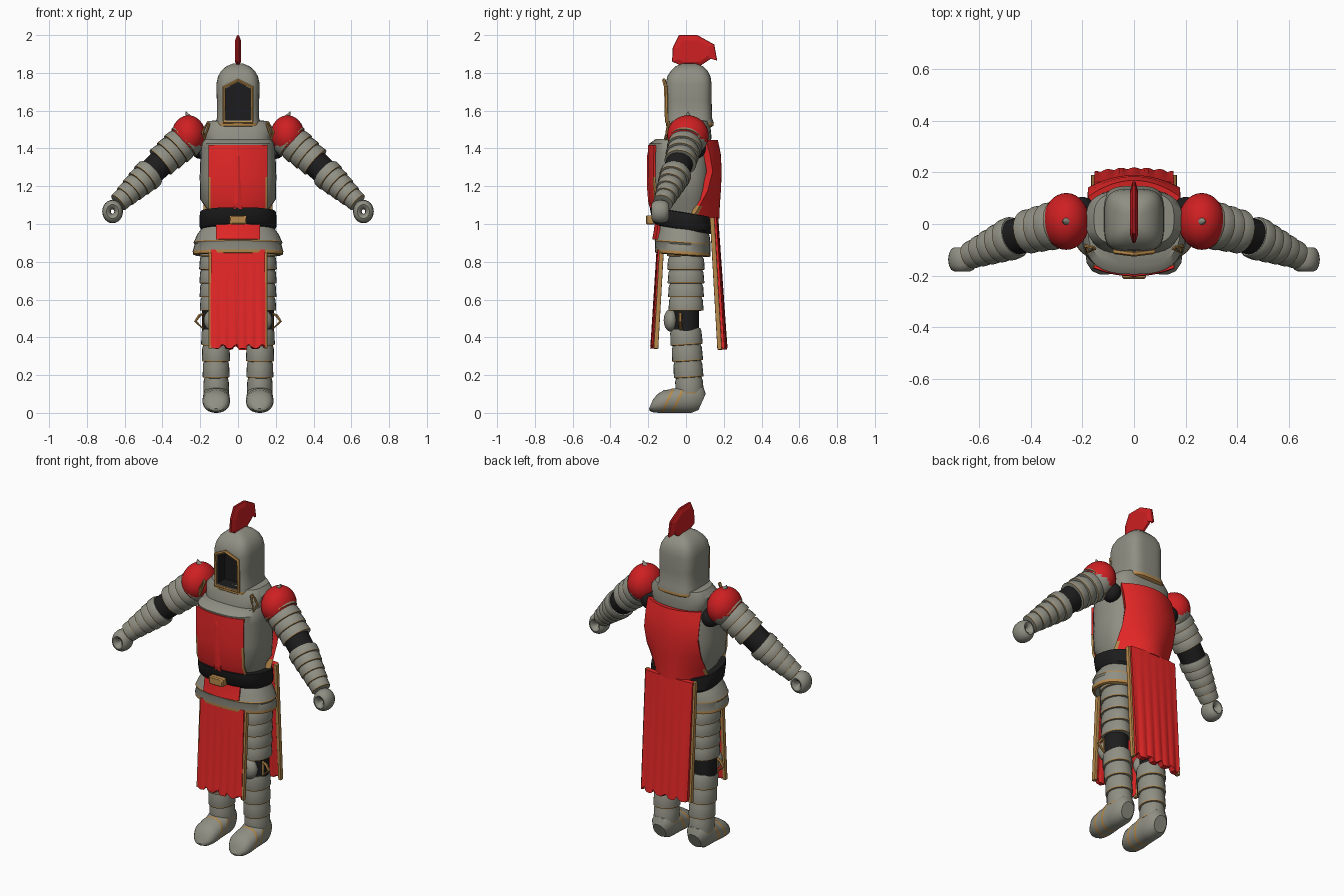
import bpy, bmesh, math
from mathutils import Vector, Matrix

cube = bpy.data.objects.get("Cube")
if cube:
    bpy.data.objects.remove(cube, do_unlink=True)

# Palette
STEEL, RED, BLACK, GOLD, DEEP = range(5)
palette = []
for label, rgb in (("steel", (.275, .275, .228)), ("cloth red", (.94, .024, .024)),
                   ("black", (.012, .012, .013)), ("gold", (.47, .25, .07)),
                   ("deep red", (.62, .014, .016))):
    m = bpy.data.materials.new(label)
    m.use_nodes = True
    m.diffuse_color = (*rgb, 1)
    bsdf = next(n for n in m.node_tree.nodes if n.type == 'BSDF_PRINCIPLED')
    bsdf.inputs["Base Color"].default_value = (*rgb, 1)
    palette.append(m)
X, Y, Z = Vector((1, 0, 0)), Vector((0, 1, 0)), Vector((0, 0, 1))


def finish(ob):
    """Apply modifiers and smooth the shading."""
    bpy.ops.object.select_all(action='DESELECT')
    ob.select_set(True)
    bpy.context.view_layer.objects.active = ob
    for mod in list(ob.modifiers):
        bpy.ops.object.modifier_apply(modifier=mod.name)
    bpy.ops.object.shade_smooth_by_angle(angle=math.radians(40))


def make(name, bm):
    bmesh.ops.recalc_face_normals(bm, faces=bm.faces)
    me = bpy.data.meshes.new(name)
    bm.to_mesh(me)
    bm.free()
    for m in palette:
        me.materials.append(m)
    ob = bpy.data.objects.new(name, me)
    bpy.context.collection.objects.link(ob)
    return ob


def skin(name, rings, mats):
    """Join closed rings of points, cap both ends; mats[i] colours span i."""
    bm = bmesh.new()
    rows = [[bm.verts.new(p) for p in r] for r in rings]
    n = len(rows[0])
    for i in range(len(rows) - 1):
        for j in range(n):
            k = (j + 1) % n
            f = bm.faces.new((rows[i][j], rows[i][k], rows[i + 1][k], rows[i + 1][j]))
            f.material_index = mats[i]
    bm.faces.new(rows[0]).material_index = mats[0]
    bm.faces.new(rows[-1]).material_index = mats[-2]
    return make(name, bm)


def loft(name, stations, u=X, v=Y, power=2, sides=32, tilt=0):
    """Stations: (centre, radius along u, radius along v, colour)."""
    rings = []
    for c, ru, rv, _ in stations:
        ring = []
        for j in range(sides):
            a = math.tau * j / sides
            cu, cv = math.cos(a), math.sin(a)
            p = u * math.copysign(abs(cu) ** (2 / power), cu) * ru \
                + v * math.copysign(abs(cv) ** (2 / power), cv) * rv
            p += Vector(c)
            p.z += tilt * p.y
            ring.append(p)
        rings.append(ring)
    ob = skin(name, rings, [s[3] for s in stations])
    finish(ob)
    return ob


def body(name, levels, **kw):
    """Upright loft from (z, half width, front y, back y, colour)."""
    return loft(name, [((0, (f + b) / 2, z), w, (b - f) / 2, m)
                       for z, w, f, b, m in levels], **kw)


def plated_limb(name, a, b, r0, r1, plates, squash=1.0):
    """Tube of overlapping plates, each with a thin gold lower lip."""
    a, b = Vector(a), Vector(b)
    d = (b - a).normalized()
    u = Y.cross(d).normalized()
    st = []
    for i in range(plates):
        for t, k, m in ((0, .92, STEEL), (.2, 1, STEEL), (.9, 1.06, GOLD),
                        (.97, 1.05, STEEL), (.99, .92, STEEL)):
            s = (i + t) / plates
            r = (r0 + (r1 - r0) * s) * k
            st.append((a.lerp(b, s), r, r * squash, m))
    loft(name, st, u, d.cross(u), sides=24)


def sphere(name, loc, scale, colour, rule=lambda c: True):
    bm = bmesh.new()
    bmesh.ops.create_uvsphere(bm, u_segments=32, v_segments=20, radius=1)
    for f in bm.faces:
        f.material_index = colour if rule(f.calc_center_median()) else STEEL
    bm.transform(Matrix.Translation(loc) @ Matrix.Diagonal((*scale, 1)))
    finish(make(name, bm))


def panel(name, half, rows, thick, pleat=0, ragged=0, gold_below=0, cols=28):
    """Cloth sheet through rows (z, middle y, edge y), pleated towards the hem."""
    bm = bmesh.new()
    grid = []
    for i, (z, mid, edge) in enumerate(rows):
        t = i / (len(rows) - 1)
        line = []
        for j in range(cols + 1):
            s = 2 * j / cols - 1
            y = mid + (edge - mid) * s * s + pleat * t * math.cos(s * 19)
            dz = ragged * max(0, math.cos(s * 13 + 1)) if t == 1 else 0
            line.append(bm.verts.new((s * half, y, z + dz)))
        grid.append(line)
    for i in range(len(rows) - 1):
        for j in range(cols):
            f = bm.faces.new((grid[i][j], grid[i][j + 1], grid[i + 1][j + 1], grid[i + 1][j]))
            low = f.calc_center_median().z < gold_below
            f.material_index = GOLD if low and j in (0, cols - 1) else RED
    ob = make(name, bm)
    mod = ob.modifiers.new("thickness", 'SOLIDIFY')
    mod.thickness, mod.offset = thick, 0
    finish(ob)


def tabard(name, half, top, hem, thick, inward):
    """Hanging cloth between (z, middle y, edge y) ends, with gold inner borders."""
    top, hem = Vector(top), Vector(hem)
    panel(name, half, [top.lerp(hem, i / 8) for i in range(9)], thick, pleat=.004, ragged=.022)
    for side, s in (("left", 1), ("right", -1)):
        loft(f"{name}_{side}_border", [((s * (half + .004), p.z + inward * .007, p.x), .009, .012, GOLD)
                                       for p in (top, hem)], power=8, sides=16)


def tube(name, points, radius, colour):
    """Closed bar following a polygon."""
    cu = bpy.data.curves.new(name, 'CURVE')
    cu.dimensions, cu.bevel_depth, cu.bevel_resolution = '3D', radius, 1
    sp = cu.splines.new('POLY')
    sp.points.add(len(points) - 1)
    for q, p in zip(sp.points, points):
        q.co = (*p, 1)
    sp.use_cyclic_u = True
    cu.materials.append(palette[colour])
    ob = bpy.data.objects.new(name, cu)
    bpy.context.collection.objects.link(ob)
    bpy.ops.object.select_all(action='DESELECT')
    ob.select_set(True)
    bpy.context.view_layer.objects.active = ob
    bpy.ops.object.convert(target='MESH')
    finish(bpy.context.view_layer.objects.active)


# Helmet with a recessed dark face opening
helmet = body("helmet", [
    (1.51, .108, -.09, .13, GOLD), (1.52, .12, -.105, .145, GOLD),
    (1.536, .121, -.107, .147, STEEL), (1.56, .112, -.104, .138, STEEL),
    (1.65, .112, -.104, .136, STEEL), (1.74, .115, -.106, .136, STEEL),
    (1.78, .106, -.1, .13, STEEL), (1.81, .09, -.08, .115, STEEL),
    (1.835, .062, -.055, .09, STEEL), (1.85, .025, -.02, .05, STEEL)], power=3.6, sides=48)
arch = [(-.066, 1.55), (.066, 1.55), (.066, 1.715), (0, 1.748), (-.066, 1.715)]
cutter = skin("face_cutter", [[(x, y, z) for x, z in arch] for y in (-.2, -.03)], [BLACK] * 2)
cutter.hide_render = True
cut = helmet.modifiers.new("face opening", 'BOOLEAN')
cut.operation, cut.solver, cut.object = 'DIFFERENCE', 'EXACT', cutter
finish(helmet)
bpy.data.objects.remove(cutter, do_unlink=True)
tube("face_frame", [(x * 1.13, -.102 - max(0, z - 1.7) * .3, z + (z - 1.64) * .12)
                    for x, z in arch], .01, GOLD)

# Crest, thinning towards both sides
crest = [(-.074, 1.86), (-.07, 1.935), (-.037, 2), (.06, 2), (.15, 1.95),
         (.165, 1.865), (.145, 1.895), (.125, 1.87), (.08, 1.84), (-.03, 1.84)]
skin("crest", [[(x, .04 + (y - .04) * k, 1.9 + (z - 1.9) * k) for y, z in crest]
               for x, k in ((-.015, .72), (-.006, .98), (0, 1), (.006, .98), (.015, .72))], [DEEP] * 5)

# Torso, neck yoke
body("cuirass", [
    (1.02, .16, -.14, .12, STEEL), (1.08, .165, -.16, .12, STEEL), (1.13, .2, -.182, .125, STEEL),
    (1.25, .203, -.19, .135, STEEL), (1.38, .198, -.191, .135, STEEL),
    (1.425, .192, -.195, .13, STEEL), (1.45, .178, -.16, .13, STEEL)], power=2.7)
body("neck_yoke", [
    (1.42, .17, -.12, .13, STEEL), (1.46, .178, -.115, .135, STEEL), (1.51, .185, -.1, .13, STEEL),
    (1.545, .155, -.085, .125, STEEL), (1.55, .1, -.07, .11, STEEL)], power=3)

# Cloth
panel("chest_cloth", .155, [(1.417, -.195, -.164), (1.36, -.197, -.166), (1.25, -.197, -.167),
                            (1.13, -.19, -.16), (1.07, -.17, -.135)], .011, gold_below=1.2)
seam = [(1.41, .005), (1.36, .014), (1.2, .015), (1.11, .008), (1.08, 0)]
skin("chest_seam", [[(x, -.19 - d * k, z) for z, d in seam] + [(x, -.165, z) for z in (1.1, 1.38)]
                    for x, k in ((-.02, .5), (-.002, 1.15), (.002, 1.15), (.02, .5))], [RED] * 4)
panel("back_cloth", .168, [(1.44, .15, .09), (1.37, .165, .11), (1.28, .17, .125),
                           (1.18, .166, .1), (1.1, .16, .06), (1.03, .158, .02)], .038, gold_below=1.1)
tabard("front_tabard", .142, (.865, -.142, -.136), (.34, -.172, -.166), .028, 1)
tabard("back_tabard", .153, (1.035, .155, .145), (.335, .2, .185), .032, -1)
panel("waist_cloth", .115, [(1.01, -.158, -.14), (.96, -.164, -.146), (.918, -.172, -.154)], .014)

# Belt, buckle and hip skirt
body("belt", [(.968, .192, -.16, .132, BLACK), (.982, .203, -.175, .142, BLACK),
              (1.035, .204, -.188, .142, BLACK), (1.058, .2, -.192, .142, BLACK),
              (1.06, .17, -.16, .12, BLACK)], power=2.5, tilt=-.16)
body("hip_skirt", [
    (.85, .2, -.13, .1, STEEL), (.833, .225, -.15, .118, GOLD), (.838, .238, -.163, .13, GOLD),
    (.854, .24, -.165, .13, STEEL), (.89, .23, -.163, .13, STEEL), (.9, .236, -.166, .13, GOLD),
    (.906, .233, -.163, .13, STEEL), (.945, .215, -.155, .125, STEEL),
    (.985, .185, -.14, .11, STEEL)], power=2.4, tilt=-.07)
loft("buckle", [((0, y, 1.022), w, h, GOLD) for y, w, h in
                ((-.17, .046, .024), (-.206, .046, .024), (-.212, .04, .018))], X, Z, power=8)

for side, s in (("left", 1), ("right", -1)):
    # Shoulder
    sphere(side + "_shoulder", (.262 * s, .01, 1.468), (.09, .11, .107), DEEP,
           lambda c: c.z - .5 * c.x * s > -.5)
    loft(side + "_shoulder_spike", [((x * s, .01, z), r, r, STEEL) for x, z, r in
                                    ((.25, 1.555, .024), (.265, 1.577, .012), (.276, 1.595, .002))], sides=12)
    sphere(side + "_armpit", (.2 * s, .05, 1.4), (.05, .055, .055), BLACK)
    tube(side + "_collar_trim", [(.178 * s, -.108, 1.45), (.188 * s, -.085, 1.485), (.16 * s, -.09, 1.54),
                                 (.152 * s, -.095, 1.53)], .007, GOLD)

    # Arm
    plated_limb(side + "_upper_arm", (.25 * s, .008, 1.466), (.412 * s, -.03, 1.325), .094, .081, 4)
    a, b = Vector((.385 * s, -.027, 1.345)), Vector((.475 * s, -.055, 1.26))
    d = (b - a).normalized()
    u = Y.cross(d).normalized()
    loft(side + "_elbow", [(a, .072, .072, BLACK), (b, .07, .07, BLACK)], u, d.cross(u))
    plated_limb(side + "_forearm", (.458 * s, -.049, 1.275), (.635 * s, -.122, 1.112), .084, .05, 5)

    # Curled hand
    bm = bmesh.new()
    rings = [[bm.verts.new(((.664 + (.032 + .023 * math.cos(p)) * math.cos(q)) * s,
                            -.137 + .046 * math.sin(p),
                            1.066 + (.037 + .025 * math.cos(p)) * math.sin(q)))
              for p in (math.tau * k / 12 for k in range(12))]
             for q in (math.tau * j / 24 for j in range(24))]
    for j in range(24):
        for k in range(12):
            r, n, l = rings[j], rings[(j + 1) % 24], (k + 1) % 12
            bm.faces.new((r[k], r[l], n[l], n[k]))
    finish(make(side + "_hand", bm))

    # Leg
    plated_limb(side + "_thigh", (.125 * s, 0, .9), (.128 * s, 0, .54), .078, .07, 5, 1.25)
    loft(side + "_knee_joint", [((.125 * s, 0, z), .066, .069, BLACK) for z in (.56, .49, .42)])
    sphere(side + "_knee_cap", (.125 * s, -.08, .49), (.056, .038, .06), STEEL)
    tube(side + "_knee_loop", [(.185 * s, -.03, .445), (.225 * s, -.03, .485), (.205 * s, -.03, .515),
                               (.185 * s, -.03, .525)], .009, GOLD)
    plated_limb(side + "_shin", (.118 * s, -.002, .445), (.115 * s, .02, .1), .076, .064, 4, 1.1)

    # Boot with slanted sections and two gold straps
    boot = [(-.185, .03, .022, .072), (-.172, .052, .01, .098), (-.145, .069, .002, .12),
            (-.112, .072, 0, .124), (-.104, .073, 0, .129), (-.09, .072, 0, .13), (-.055, .07, 0, .142),
            (-.046, .071, 0, .15), (-.032, .069, 0, .152), (.02, .068, 0, .16),
            (.06, .062, 0, .14), (.085, .04, .015, .1)]
    loft(side + "_boot", [((.115 * s, y, (lo + hi) / 2), w, (hi - lo) / 2, GOLD if i in (4, 7) else STEEL)
                          for i, (y, w, lo, hi) in enumerate(boot)], X, Vector((0, .45, 1)), power=2.2)
